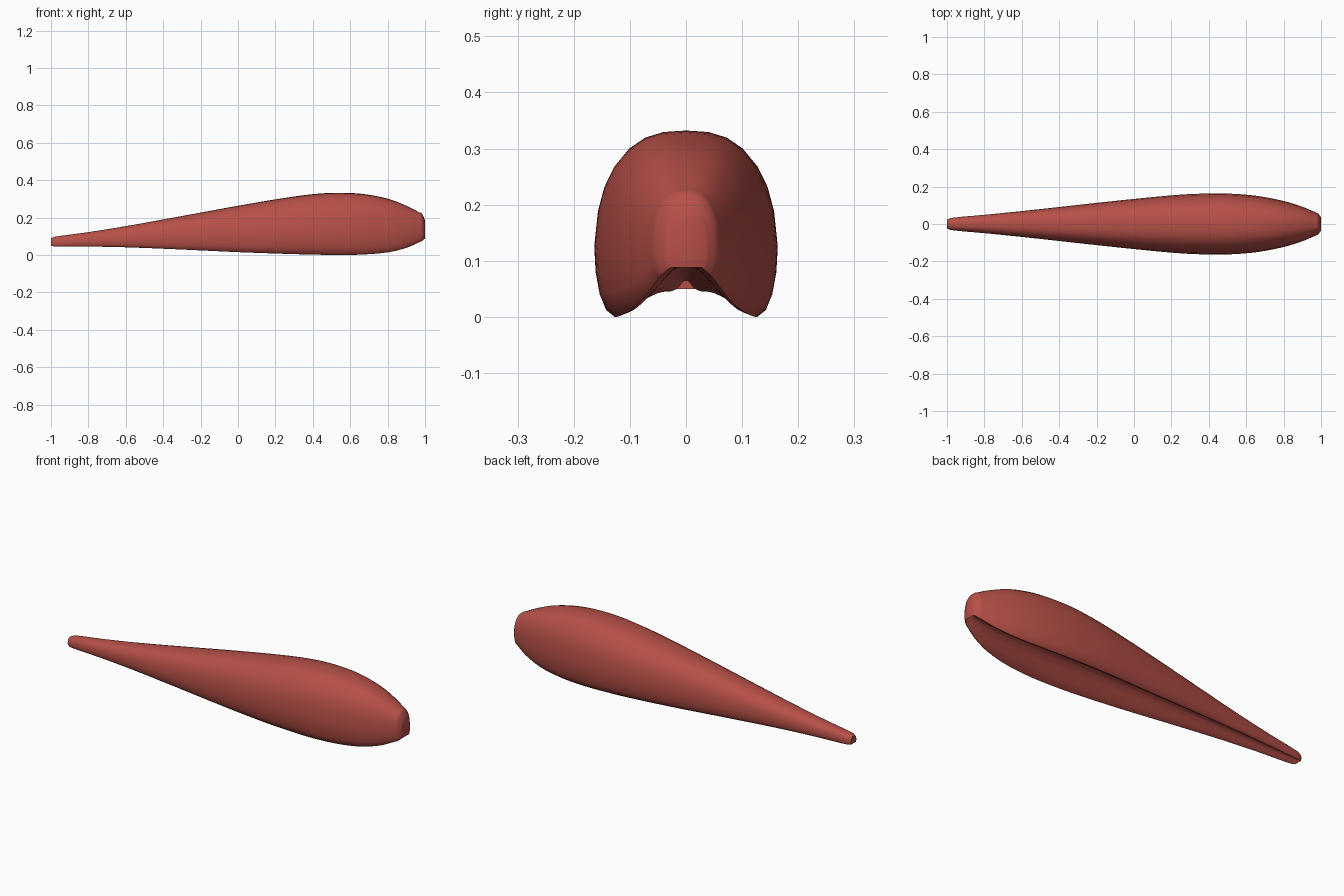
import bpy, bmesh

if "Cube" in bpy.data.objects:
    bpy.data.objects.remove(bpy.data.objects["Cube"])

# Stations along the body: x, top z, bottom z, half width, groove roof z
STATIONS = [
    (-1.0, .089, .050, .022, .065), (-.98, .097, .046, .032, .066),
    (-.8, .122, .045, .049, .072), (-.6, .154, .041, .069, .079),
    (-.3, .208, .029, .102, .088), (0, .263, .015, .134, .094),
    (.25, .305, .006, .157, .096), (.4, .325, .002, .163, .095),
    (.52, .332, .000, .162, .093), (.66, .327, .002, .150, .091),
    (.8, .301, .014, .123, .089), (.9, .263, .038, .092, .092),
    (.965, .230, .066, .065, .100), (.985, .218, .075, .055, .106),
    (1.0, .185, .088, .036, .113),
]
# Half cross-section: (width fraction, height fraction), top centre to lobe tip
OUTER = [(0, 1), (.25, .992), (.45, .962), (.62, .905), (.78, .81),
         (.89, .70), (.96, .57), (1, .38), (.985, .24), (.94, .12),
         (.87, .035), (.78, 0)]
# Underside groove: (width fraction, fraction of roof height)
GROOVE = [(.69, .06), (.54, .30), (.38, .62), (.22, .90), (.10, .99), (0, 1)]


def spline(points, steps):
    """Smooth curve through points (Catmull-Rom)."""
    out = []
    for i in range(len(points) - 1):
        p1, p2 = points[i], points[i + 1]
        p0, p3 = points[max(i - 1, 0)], points[min(i + 2, len(points) - 1)]
        d1, d2 = p2[0] - p1[0], p2[0] - p1[0]
        for s in range(steps):
            t = s / steps
            x = p1[0] + t * d1
            row = [x]
            for k in range(1, len(p1)):
                m1 = (p2[k] - p0[k]) / (p2[0] - p0[0]) * d1
                m2 = (p3[k] - p1[k]) / (p3[0] - p1[0]) * d2
                row.append((2*t**3 - 3*t**2 + 1) * p1[k] + (t**3 - 2*t**2 + t) * m1
                           + (3*t**2 - 2*t**3) * p2[k] + (t**3 - t**2) * m2)
            out.append(row)
    return out + [list(points[-1])]


def section(top, bottom, half, roof):
    """Closed ring: right half, then its mirror image."""
    right = [(w * half, bottom + h * (top - bottom)) for w, h in OUTER]
    right += [(w * half, bottom + h * (roof - bottom)) for w, h in GROOVE]
    return right + [(-y, z) for y, z in reversed(right[1:-1])]


bm = bmesh.new()
rings = [[bm.verts.new((x, y, z)) for y, z in section(*dims)]
         for x, *dims in spline(STATIONS, 4)]
# Body skin
for a, b in zip(rings, rings[1:]):
    for i in range(len(a)):
        j = (i + 1) % len(a)
        bm.faces.new((a[i], a[j], b[j], b[i]))
# End caps, bridged between the mirrored halves
for ring in (rings[0], rings[-1]):
    n = len(ring)
    for i in range(n // 2):
        quad = [ring[i], ring[i + 1], ring[-i - 1], ring[-i % n]]
        bm.faces.new(list(dict.fromkeys(quad)))
bmesh.ops.recalc_face_normals(bm, faces=bm.faces[:])

mesh = bpy.data.meshes.new("body")
bm.to_mesh(mesh)
bm.free()
body = bpy.data.objects.new("body", mesh)
bpy.context.collection.objects.link(body)

red = bpy.data.materials.new("muted red")
red.diffuse_color = (.47, .08, .065, 1)
red.use_nodes = True
red.node_tree.nodes["Principled BSDF"].inputs["Base Color"].default_value = red.diffuse_color
mesh.materials.append(red)

bpy.context.view_layer.objects.active = body
body.select_set(True)
bpy.ops.object.shade_smooth_by_angle(angle=.9)
